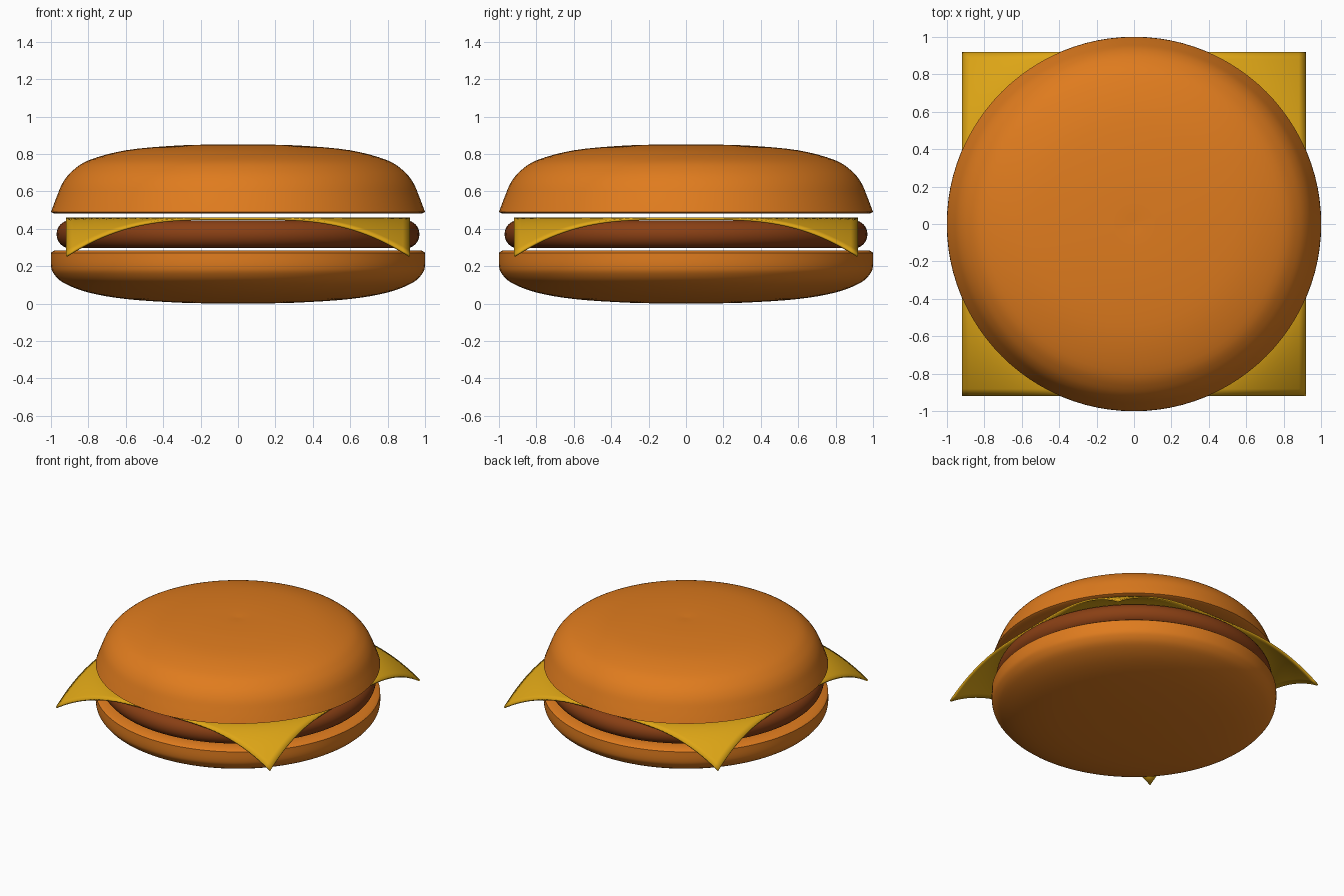
import bpy, bmesh, math

if "Cube" in bpy.data.objects:
    bpy.data.objects.remove(bpy.data.objects["Cube"])


def finish(name, bm, color, angle=40):
    me = bpy.data.meshes.new(name)
    bmesh.ops.recalc_face_normals(bm, faces=bm.faces)
    bm.to_mesh(me)
    bm.free()
    ob = bpy.data.objects.new(name, me)
    bpy.context.collection.objects.link(ob)
    mat = bpy.data.materials.new(name + "_material")
    mat.diffuse_color = (*color, 1)
    mat.use_nodes = True
    mat.node_tree.nodes["Principled BSDF"].inputs["Base Color"].default_value = mat.diffuse_color
    me.materials.append(mat)
    bpy.ops.object.select_all(action='DESELECT')
    bpy.context.view_layer.objects.active = ob
    ob.select_set(True)
    bpy.ops.object.shade_smooth_by_angle(angle=math.radians(angle))
    return ob


def smooth_curve(pts, n=4):
    """Catmull-Rom resampling of a short profile."""
    p = [pts[0]] + pts + [pts[-1]]
    out = []
    for i in range(1, len(p) - 2):
        for k in range(n):
            t = k / n
            out.append(tuple(0.5 * (2 * b + (c - a) * t + (2 * a - 5 * b + 4 * c - d) * t * t
                                    + (3 * b - a - 3 * c + d) * t ** 3)
                             for a, b, c, d in zip(*p[i - 1:i + 3])))
    return out + [pts[-1]]


def lathe(name, profile, color, steps=96):
    bm = bmesh.new()
    vs = [bm.verts.new((r, 0, z)) for r, z in profile]
    es = [bm.edges.new(e) for e in zip(vs, vs[1:])]
    bmesh.ops.spin(bm, geom=vs + es, cent=(0, 0, 0), axis=(0, 0, 1),
                   angle=math.tau, steps=steps)
    bmesh.ops.remove_doubles(bm, verts=bm.verts, dist=1e-4)
    return finish(name, bm, color)


BUN = (0.74, 0.20, 0.013)

# bottom bun: rounded underside, flat top
lathe("bottom_bun", smooth_curve([(0, 0), (0.3, 0.005), (0.6, 0.025), (0.8, 0.06), (0.93, 0.11),
                                  (0.985, 0.16), (1, 0.205), (1, 0.272)])
      + [(0.985, 0.283), (0.9, 0.285), (0, 0.285)], BUN)

# patty: flat disc with a round rim
rim = [(0.90 + 0.07 * math.cos(a), 0.371 + 0.074 * math.sin(a))
       for a in (math.pi * (i / 16 - 0.5) for i in range(17))]
lathe("patty", [(0, 0.297)] + rim + [(0, 0.445)], (0.25, 0.05, 0.007))

# top bun: flat underside, domed crown
lathe("top_bun", [(0, 0.483), (0.9, 0.483), (0.985, 0.483)]
      + smooth_curve([(1, 0.49), (0.97, 0.57), (0.935, 0.65), (0.88, 0.715), (0.79, 0.77),
                      (0.6, 0.82), (0.35, 0.844), (0.12, 0.851), (0, 0.848)]), BUN)

# cheese slice: square sheet whose corners droop past the patty
bm = bmesh.new()
bmesh.ops.create_grid(bm, x_segments=48, y_segments=48, size=0.92)
for v in bm.verts:
    over = max(0, v.co.xy.length - 0.93) / 0.37
    v.co.z = 0.46 - 0.2 * over ** 1.7
cheese = finish("cheese_slice", bm, (0.73, 0.38, 0.008))
mod = cheese.modifiers.new("thickness", 'SOLIDIFY')
mod.thickness = 0.012
mod.offset = -1
